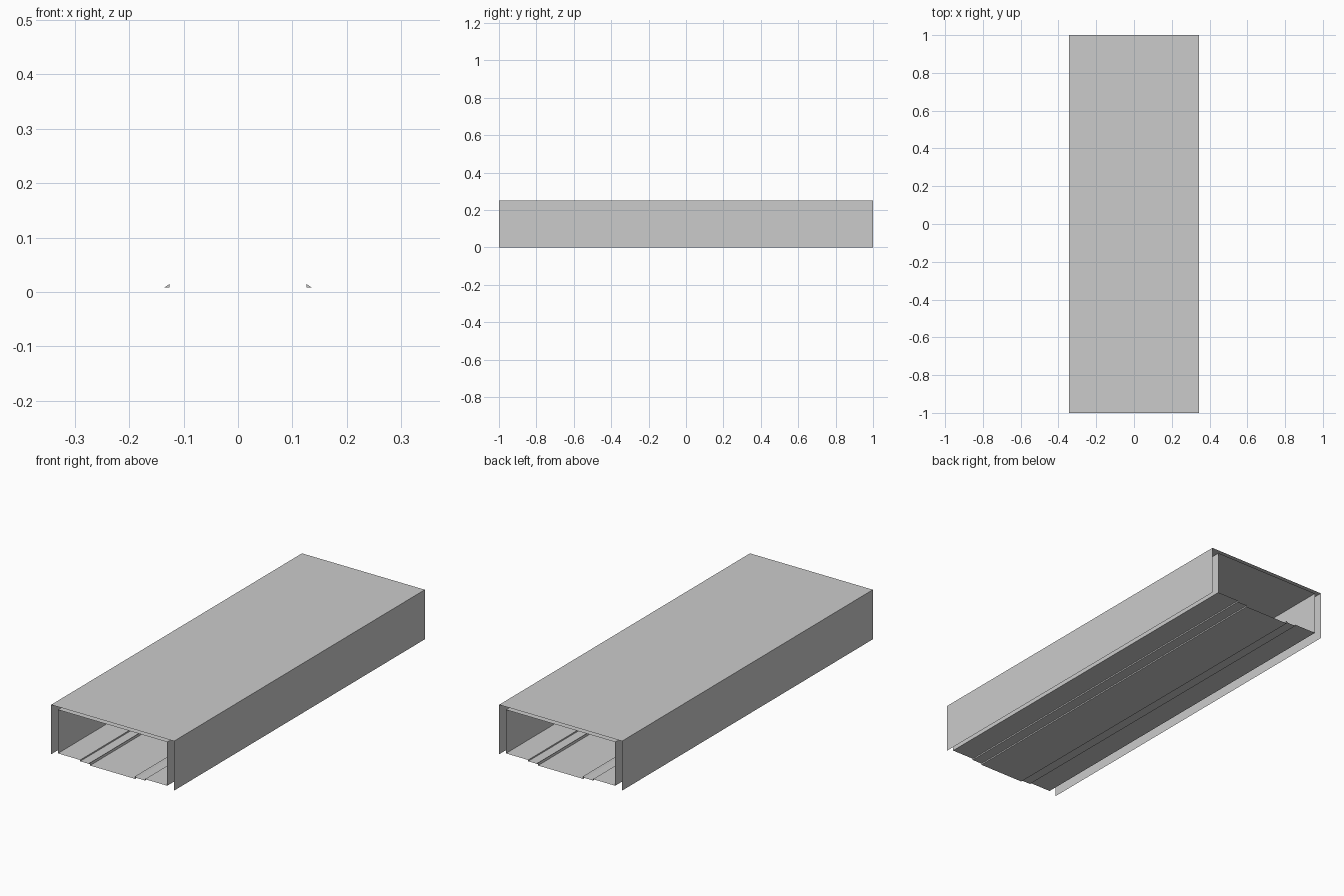
import bpy
import bmesh

cube = bpy.data.objects.get("Cube")
if cube:
    bpy.data.objects.remove(cube, do_unlink=True)

HALF_LENGTH = 1.0
FLOOR, SHELF, TROUGH = 0.0147, 0.008, 0.0013


def extrude_profile(name, points, closed=False, capped=False):
    """Sweep an x-z profile along y as thin sheet metal."""
    bm = bmesh.new()
    front = [bm.verts.new((x, -HALF_LENGTH, z)) for x, z in points]
    back = [bm.verts.new((x, HALF_LENGTH, z)) for x, z in points]
    count = len(points)
    for i in range(count if closed else count - 1):
        j = (i + 1) % count
        bm.faces.new((front[i], front[j], back[j], back[i]))
    if capped:
        bm.faces.new(front)
        bm.faces.new(back[::-1])
    bmesh.ops.recalc_face_normals(bm, faces=bm.faces)
    mesh = bpy.data.meshes.new(name)
    bm.to_mesh(mesh)
    bm.free()
    obj = bpy.data.objects.new(name, mesh)
    bpy.context.collection.objects.link(obj)
    return obj


def mirrored(half):
    """Complete a symmetric profile from its right half."""
    return half + [(-x, z) for x, z in reversed(half)]


# Outer cover: flat top with two full-height sides
extrude_profile("outer_cover", mirrored([(0.343, 0.0), (0.343, 0.25)]))

# Inner duct: closed tube whose floor steps down twice toward the middle
inner_half = [
    (0.126, TROUGH), (0.126, SHELF),
    (0.181, SHELF), (0.181, FLOOR),
    (0.305, FLOOR), (0.305, 0.235),
]
extrude_profile("inner_duct", mirrored(inner_half), closed=True)

# Small wedge ribs along the inner edge of each shelf
for side, label in ((1, "left"), (-1, "right")):
    wedge = [(side * 0.126, SHELF), (side * 0.136, SHELF), (side * 0.126, FLOOR)]
    extrude_profile(label + "_floor_rib", wedge, closed=True, capped=True)
